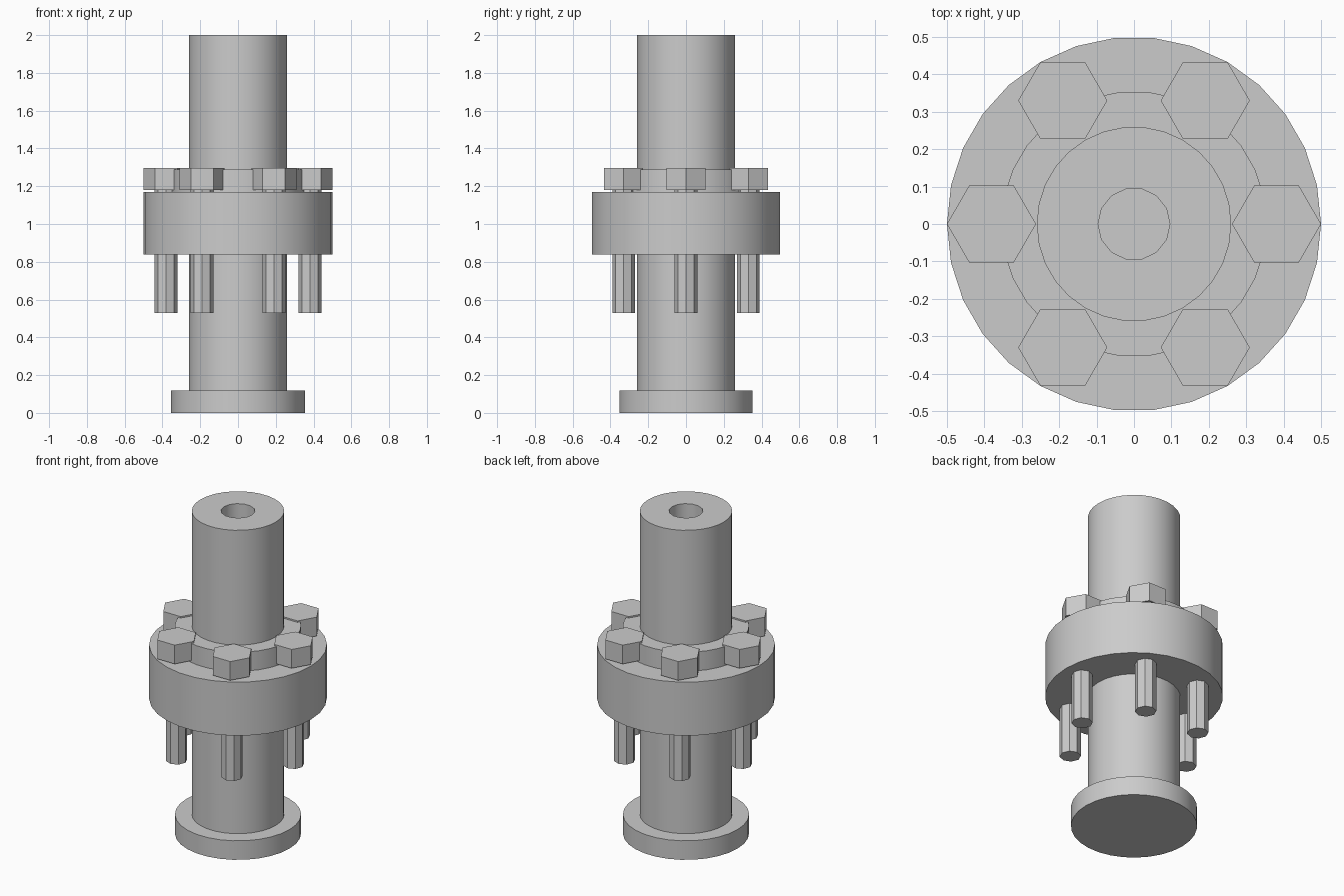
import bpy
import bmesh
import math

cube = bpy.data.objects.get("Cube")
if cube:
    bpy.data.objects.remove(cube, do_unlink=True)

# One grey metal for every part
GREY = (0.6, 0.6, 0.6, 1.0)
metal = bpy.data.materials.new("grey metal")
metal.use_nodes = True
metal.diffuse_color = GREY
metal.node_tree.nodes["Principled BSDF"].inputs["Base Color"].default_value = GREY


def lathe(name, profile, sides, centre=(0, 0)):
    """Revolve (radius, height) points around z, capping both ends."""
    bm = bmesh.new()
    rings = []
    for radius, z in profile:
        ring = []
        for i in range(sides):
            a = math.tau * i / sides
            ring.append(bm.verts.new((radius * math.cos(a), radius * math.sin(a), z)))
        rings.append(ring)
    for low, high in zip(rings, rings[1:]):
        for i in range(sides):
            j = (i + 1) % sides
            bm.faces.new((low[i], low[j], high[j], high[i]))
    bm.faces.new(rings[0])
    bm.faces.new(rings[-1])
    bmesh.ops.recalc_face_normals(bm, faces=bm.faces)
    mesh = bpy.data.meshes.new(name)
    bm.to_mesh(mesh)
    bm.free()
    mesh.materials.append(metal)
    obj = bpy.data.objects.new(name, mesh)
    obj.location = (centre[0], centre[1], 0)
    bpy.context.collection.objects.link(obj)
    return obj


def smooth(obj):
    bpy.ops.object.select_all(action="DESELECT")
    obj.select_set(True)
    bpy.context.view_layer.objects.active = obj
    bpy.ops.object.shade_smooth_by_angle(angle=math.radians(30))


PIPE, COLLAR, FLANGE = 0.26, 0.355, 0.5
FLANGE_LOW, FLANGE_TOP = 0.838, 1.17

# Lower pipe with its foot
lower_pipe = lathe("lower_pipe", [(COLLAR, 0), (COLLAR, 0.118), (PIPE, 0.118),
                                  (PIPE, FLANGE_LOW)], 30)

# Thick round flange
flange = lathe("flange", [(FLANGE, FLANGE_LOW), (FLANGE, FLANGE_TOP)], 30)

# Upper pipe with its collar, bored down the middle
upper_pipe = lathe("upper_pipe", [(COLLAR, FLANGE_TOP), (COLLAR, 1.288),
                                  (PIPE, 1.288), (PIPE, 2)], 30)
cutter = lathe("bore_cutter", [(0.096, 1.18), (0.096, 2.1)], 14)
cutter.hide_render = True
bore = upper_pipe.modifiers.new("bore", "BOOLEAN")
bore.operation = "DIFFERENCE"
bore.solver = "EXACT"
bore.object = cutter
bpy.context.view_layer.objects.active = upper_pipe
bpy.ops.object.modifier_apply(modifier="bore")
bpy.data.objects.remove(cutter, do_unlink=True)

for part in (lower_pipe, flange, upper_pipe):
    smooth(part)

# Six hex bolts passing through the flange
for n in range(6):
    a = math.tau * n / 6
    spot = (0.381 * math.cos(a), 0.381 * math.sin(a))
    lathe(f"bolt_head_{n + 1}", [(0.119, 1.18), (0.119, 1.297)], 6, spot)
    lathe(f"bolt_shank_{n + 1}", [(0.06, 0.528), (0.06, 1.18)], 8, spot)
